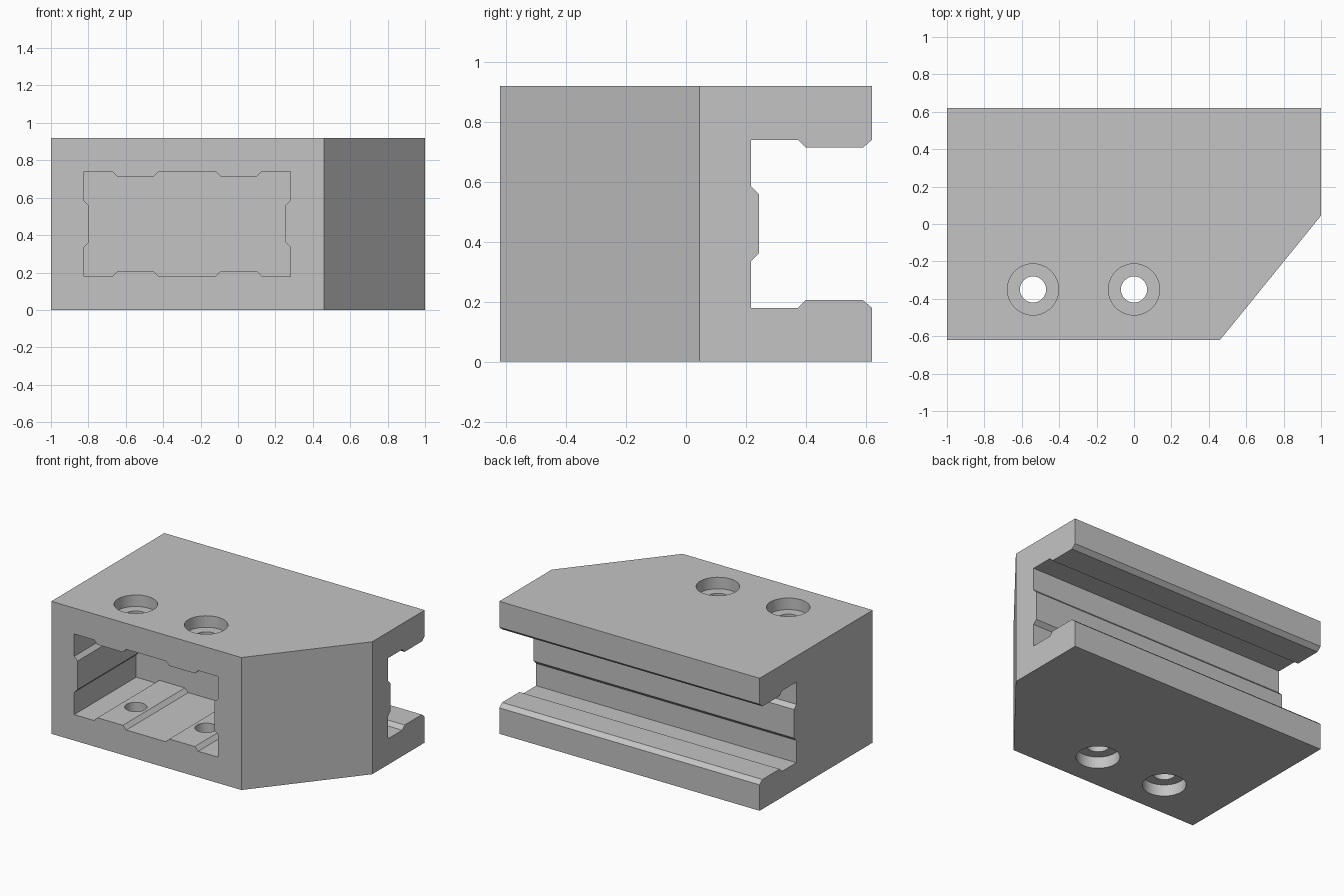
import bpy
import bmesh
import math
from mathutils import Vector

cube = bpy.data.objects.get("Cube")
if cube:
    bpy.data.objects.remove(cube, do_unlink=True)

W, D, H = 1.0, 0.62, 0.92          # half width, half depth, height
WALL, RIB = 0.18, 0.026            # wall thickness, rib height
MID = H / 2

grey = bpy.data.materials.new("plain grey")
grey.use_nodes = True
colour = (0.55, 0.55, 0.55, 1)
grey.diffuse_color = colour
grey.node_tree.nodes["Principled BSDF"].inputs["Base Color"].default_value = colour


def prism(name, points, travel):
    """Extrude a closed outline of 3D points along a vector."""
    bm = bmesh.new()
    face = bm.faces.new([bm.verts.new(p) for p in points])
    new = bmesh.ops.extrude_face_region(bm, geom=[face])["geom"]
    verts = [v for v in new if isinstance(v, bmesh.types.BMVert)]
    bmesh.ops.translate(bm, verts=verts, vec=Vector(travel))
    bmesh.ops.recalc_face_normals(bm, faces=bm.faces)
    mesh = bpy.data.meshes.new(name)
    bm.to_mesh(mesh)
    bm.free()
    mesh.materials.append(grey)
    obj = bpy.data.objects.new(name, mesh)
    bpy.context.collection.objects.link(obj)
    return obj


def disc(x, y, z, radius, sides=48):
    angles = [2 * math.pi * i / sides for i in range(sides)]
    return [(x + radius * math.cos(a), y + radius * math.sin(a), z) for a in angles]


def rib(start, end):
    """Trapezoid bump as (distance along wall, rise) pairs."""
    return [(start, 0), (start + RIB, RIB), (end - RIB, RIB), (end, 0)]


# Block with one slanted front corner
block = prism("block", [(-W, -D, 0), (0.46, -D, 0), (W, 0.045, 0), (W, D, 0), (-W, D, 0)], (0, 0, H))
cutters = []

# Ribbed channel along the back: lower half mirrored about mid height
lower = [(0.8, WALL), (D, WALL), (D - 0.03, WALL + RIB), (0.4, WALL + RIB),
         (0.374, WALL), (0.217, WALL), (0.217, 0.335), (0.243, 0.361)]
upper = [(y, H - z) for y, z in reversed(lower)]
cutters.append(prism("channel_cutter", [(-1.2, y, z) for y, z in lower + upper], (2.4, 0, 0)))

# Ribbed front pocket: bottom and right walls, turned half a circle for the rest
cx, hx, hz = -0.272, 0.552, MID - WALL
bottom = [(-hx, -hz)] + [(s, -hz + r) for a in (-0.4, 0.152) for s, r in rib(a, a + 0.248)]
right = [(hx, -hz)] + [(hx - r, s) for s, r in rib(-0.125, 0.125)]
half = bottom + right
outline = half + [(-x, -z) for x, z in half]
cutters.append(prism("pocket_cutter", [(cx + x, -0.8, MID + z) for x, z in outline], (0, 0.86, 0)))

# Two bolt holes, counterbored from the top and the bottom
BORE = 0.08
for x in (-0.54, 0.0):
    cutters.append(prism("bolt_cutter", disc(x, -0.35, -0.1, 0.07), (0, 0, H + 0.2)))
    for z in (BORE - 0.2, H - BORE):
        cutters.append(prism("counterbore_cutter", disc(x, -0.35, z, 0.137), (0, 0, 0.2)))

bpy.ops.object.select_all(action="DESELECT")
bpy.context.view_layer.objects.active = block
block.select_set(True)
for cutter in cutters:
    cutter.hide_render = True
    mod = block.modifiers.new("cut", "BOOLEAN")
    mod.operation, mod.solver, mod.object = "DIFFERENCE", "EXACT", cutter
    bpy.ops.object.modifier_apply(modifier=mod.name)
    bpy.data.objects.remove(cutter, do_unlink=True)

bpy.ops.object.shade_smooth_by_angle(angle=math.radians(30))
